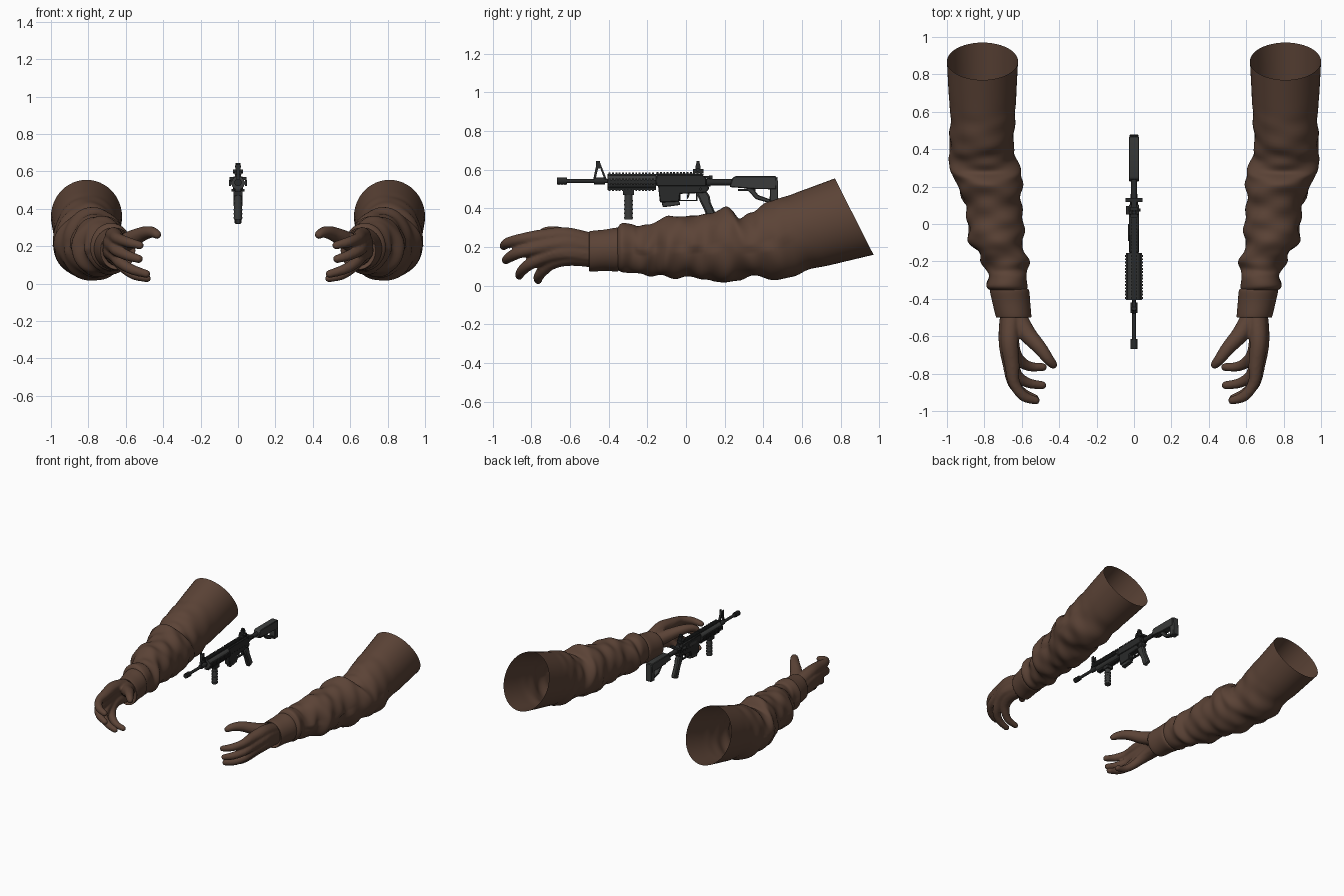
import bpy, bmesh, math
from mathutils import Vector, Matrix

if "Cube" in bpy.data.objects:
    bpy.data.objects.remove(bpy.data.objects["Cube"], do_unlink=True)


def material(name, color):
    mat = bpy.data.materials.new(name)
    mat.use_nodes = True
    mat.diffuse_color = (*color, 1)
    mat.node_tree.nodes["Principled BSDF"].inputs["Base Color"].default_value = (*color, 1)
    return mat


BROWN = material("brown cloth", (0.105, 0.056, 0.037))
BLACK = material("gunmetal black", (0.022, 0.023, 0.023))
GREY = material("dark grey polymer", (0.042, 0.044, 0.043))


def finish(name, bm, mat, angle=35):
    bmesh.ops.recalc_face_normals(bm, faces=bm.faces)
    me = bpy.data.meshes.new(name)
    bm.to_mesh(me)
    bm.free()
    me.materials.append(mat)
    for p in me.polygons:
        p.use_smooth = True
    me.set_sharp_from_angle(angle=math.radians(angle))
    ob = bpy.data.objects.new(name, me)
    bpy.context.collection.objects.link(ob)
    return ob


def mirror(ob):
    ob.modifiers.new("other_side", "MIRROR").use_mirror_merge = False


def spline(keys, steps):
    """Catmull-Rom samples through tuples of any length."""
    out = []
    for i in range(len(keys) - 1):
        a, b, c, d = (keys[min(max(i + j, 0), len(keys) - 1)] for j in (-1, 0, 1, 2))
        for s in range(steps):
            t = s / steps
            out.append([0.5 * (2 * q + (r - p) * t + (2 * p - 5 * q + 4 * r - u) * t * t
                               + (3 * q - p - 3 * r + u) * t ** 3)
                        for p, q, r, u in zip(a, b, c, d)])
    return out + [list(keys[-1])]


# Sleeve: rings given as top y, top z, bottom y, bottom z, inner x, outer x
SLEEVE = [
    (-.36, .285, -.36, .085, .575, .76), (-.335, .322, -.33, .07, .57, .79),
    (-.28, .32, -.28, .068, .575, .775), (-.245, .3, -.24, .06, .575, .79),
    (-.2, .312, -.2, .05, .555, .815), (-.15, .34, -.15, .052, .585, .83),
    (-.09, .36, -.1, .045, .595, .885), (0, .355, 0, .045, .59, .885),
    (.1, .37, .1, .03, .6, .9), (.19, .402, .2, .02, .6, .94),
    (.24, .385, .27, .03, .605, .965), (.28, .35, .33, .045, .605, .985),
    (.33, .375, .4, .04, .635, .985), (.4, .42, .52, .037, .645, .985),
    (.5, .457, .63, .08, .635, .98), (.6, .492, .76, .11, .63, .99),
    (.77, .555, .97, .16, .62, 1),
]
CUFF = [
    (-.485, .255, -.485, .1, .585, .715), (-.5, .275, -.5, .08, .555, .732),
    (-.49, .283, -.49, .072, .549, .74), (-.42, .29, -.42, .077, .555, .757),
    (-.36, .3, -.36, .073, .56, .77), (-.345, .295, -.345, .08, .57, .765),
]


def fold(y, a):
    """Diagonal cloth creases, strongest at the elbow and forearm."""
    ease = max(0, min(1, (y + .34) * 8)) * max(0, min(1, (.7 - y) * 3))
    ridge = math.sin(34 * y + 2 * a) * math.sin(1.5 * a + 9 * y + 1)
    return ease * (.008 * ridge + .004 * math.sin(55 * y - 3 * a))


def loft(name, keys, steps, creased, seg=48):
    bm = bmesh.new()
    rows = []
    for yt, zt, yb, zb, xi, xo in spline(keys, steps):
        mid = Vector(((xi + xo) / 2, (yt + yb) / 2, (zt + zb) / 2))
        up = Vector((0, yt - yb, zt - zb)) / 2
        side = Vector(((xo - xi) / 2, 0, 0))
        ring = []
        for k in range(seg):
            a = math.tau * k / seg
            d = side * math.cos(a) + up * math.sin(a)
            if creased:
                d *= 1 + fold(mid.y, a) / d.length
            ring.append(bm.verts.new(mid + d))
        rows.append(ring)
    for p, q in zip(rows, rows[1:]):
        for k in range(seg):
            n = (k + 1) % seg
            bm.faces.new((p[k], p[n], q[n], q[k]))
    mirror(finish(name, bm, BROWN, 80))


loft("sleeves", SLEEVE, 5, True)
loft("cuffs", CUFF, 4, False)

# Gloved hands: swept balls (x, y, z, radius) from wrist to fingertip, fused
DIGITS = {
    "index": [(.655, -.47, .215, .052), (.665, -.62, .255, .047), (.652, -.75, .25, .04),
              (.64, -.85, .24, .03), (.59, -.92, .222, .027), (.525, -.943, .205, .021)],
    "middle": [(.66, -.47, .19, .055), (.675, -.62, .215, .05), (.662, -.75, .2, .04),
               (.645, -.85, .175, .03), (.59, -.908, .15, .027), (.53, -.932, .132, .021)],
    "ring": [(.66, -.47, .16, .055), (.675, -.62, .175, .05), (.655, -.73, .15, .038),
             (.625, -.81, .11, .03), (.565, -.85, .075, .026), (.49, -.862, .052, .021)],
    "little": [(.65, -.47, .145, .052), (.66, -.6, .15, .047), (.64, -.69, .122, .036),
               (.6, -.74, .078, .029), (.55, -.763, .045, .025), (.485, -.765, .028, .02)],
    "thumb": [(.64, -.47, .2, .055), (.575, -.58, .235, .047), (.505, -.66, .268, .037),
              (.46, -.72, .275, .029), (.432, -.752, .262, .022)],
}
bm = bmesh.new()
for path in DIGITS.values():
    for x, y, z, r in spline(path, 9):
        bmesh.ops.create_icosphere(bm, subdivisions=2, radius=r + .002,
                                   matrix=Matrix.Translation((x, y, z)))
hands = finish("gloved_hands", bm, BROWN)
fuse = hands.modifiers.new("fuse", "REMESH")
fuse.mode = "VOXEL"
fuse.voxel_size = .008
fuse.use_smooth_shade = True
soft = hands.modifiers.new("soften", "SMOOTH")
soft.factor = .5
soft.iterations = 5
mirror(hands)


# Rifle helpers: boxes, tubes along y, and side profiles given as (y, z)
def add_box(bm, y0, y1, z0, z1, w, x=0):
    m = Matrix.Translation((x, (y0 + y1) / 2, (z0 + z1) / 2)) @ Matrix.Diagonal((2 * w, y1 - y0, z1 - z0, 1))
    bmesh.ops.create_cube(bm, size=1, matrix=m)


def boxes(name, mat, *specs):
    bm = bmesh.new()
    for s in specs:
        add_box(bm, *s)
    return finish(name, bm, mat)


def tube(name, y0, y1, z, r, mat=BLACK, x=0, axis="X", seg=16):
    bm = bmesh.new()
    m = Matrix.Translation((x, (y0 + y1) / 2, z)) @ Matrix.Rotation(math.pi / 2, 4, axis)
    bmesh.ops.create_cone(bm, cap_ends=True, segments=seg, radius1=r, radius2=r, depth=y1 - y0, matrix=m)
    return finish(name, bm, mat)


def profile(name, pts, w, mat=BLACK, bevel=.004):
    bm = bmesh.new()
    face = bm.faces.new([bm.verts.new((-w, y, z)) for y, z in pts])
    ext = bmesh.ops.extrude_face_region(bm, geom=[face])["geom"]
    bmesh.ops.translate(bm, vec=(2 * w, 0, 0), verts=[v for v in ext if isinstance(v, bmesh.types.BMVert)])
    ob = finish(name, bm, mat)
    if bevel:
        ob.modifiers.new("edges", "BEVEL").width = bevel
    return ob


# Barrel, muzzle and front sight
BORE = .541
tube("barrel", -.62, -.38, BORE, .011)
tube("muzzle_brake", -.668, -.615, BORE, .018)
for i in range(3):
    tube("muzzle_ring", -.66 + i * .016, -.655 + i * .016, BORE, .0195)
tube("gas_block", -.475, -.42, BORE, .018)
for name, pts in (("front_sight_front_leg", [(-.48, .55), (-.468, .55), (-.448, .635), (-.462, .635)]),
                  ("front_sight_rear_leg", [(-.422, .55), (-.41, .55), (-.445, .638), (-.455, .638)])):
    profile(name, pts, .008, bevel=0)
boxes("front_sight_ears", BLACK, (-.465, -.445, .61, .645, .003, -.011),
      (-.465, -.445, .61, .645, .003, .011), (-.465, -.445, .605, .615, .014))

# Handguard with toothed rails on four sides
tube("handguard", -.405, -.155, .538, .036, GREY, seg=12)
bm = bmesh.new()
for i in range(14):
    y = -.4 + i * .0172
    add_box(bm, y, y + .01, .574, .585, .017)
    add_box(bm, y, y + .01, .489, .502, .017)
    for side in (-1, 1):
        add_box(bm, y, y + .01, .522, .554, .006, side * .043)
finish("handguard_rail_teeth", bm, BLACK)
boxes("handguard_rail_bases", BLACK, (-.405, -.155, .496, .578, .013), (-.405, -.155, .529, .547, .044))

# Vertical foregrip
tube("foregrip", -.148, .0, 0, .021, GREY).matrix_world = (
    Matrix.Translation((0, -.297, .342)) @ Matrix.Rotation(-math.pi / 2, 4, "X"))
boxes("foregrip_clamp", BLACK, (-.325, -.268, .47, .498, .024))
for i in range(5):
    ring = tube("foregrip_ring", -.004, .004, 0, .0235, GREY)
    ring.matrix_world = Matrix.Translation((0, -.297, .352 + i * .022)) @ Matrix.Rotation(math.pi / 2, 4, "X")

# Receiver, top rail and controls
profile("upper_receiver", [(-.155, .515), (.105, .515), (.105, .555), (.085, .574), (-.155, .574)], .026)
profile("lower_receiver", [(-.145, .52), (.115, .52), (.12, .5), (.1, .48), (-.03, .475),
                           (-.035, .435), (-.135, .43)], .022)
profile("magazine", [(-.13, .45), (-.04, .45), (-.028, .418), (-.12, .405)], .017, GREY)
bm = bmesh.new()
add_box(bm, -.155, .09, .572, .579, .013)
for i in range(14):
    add_box(bm, -.152 + i * .0172, -.142 + i * .0172, .578, .587, .017)
finish("top_rail", bm, BLACK)
boxes("charging_handle", BLACK, (.085, .135, .555, .568, .014), (.118, .138, .553, .569, .045))
boxes("ejection_cover", GREY, (-.09, .0, .53, .555, .004, -.027))
tube("forward_assist", .05, .095, .545, .011, x=-.032)
tube("selector", -.034, .034, .5, .007, axis="Y").location.y = .075
boxes("trigger_guard", BLACK, (-.035, .06, .437, .444, .008), (-.037, -.029, .437, .48, .008),
      (.052, .06, .437, .48, .008))
profile("trigger", [(.008, .48), (.02, .48), (.016, .462), (.008, .448), (.004, .45)], .004, bevel=0)
profile("pistol_grip", [(.05, .485), (.105, .49), (.122, .465), (.128, .43), (.17, .335), (.122, .315),
                        (.095, .39), (.073, .435)], .019, GREY, .008)

# Rear sight
boxes("rear_sight", BLACK, (.035, .09, .584, .603, .018), (.05, .075, .6, .622, .012),
      (.052, .073, .62, .632, .004, -.011), (.052, .073, .62, .632, .004, .011),
      (.055, .07, .632, .645, .012))
tube("sight_knob", -.027, .027, .6, .01, axis="Y").location.y = .06

# Buffer tube and shoulder stock with an open triangle
tube("buffer_tube", .1, .3, .535, .017)
tube("castle_nut", .108, .128, .535, .022)
profile("stock_body", [(.225, .51), (.24, .558), (.255, .566), (.468, .566), (.468, .498), (.35, .5)], .027, GREY)
profile("stock_lower_strut", [(.31, .505), (.345, .505), (.375, .468), (.44, .445), (.44, .425), (.36, .448)], .016, GREY)
profile("stock_butt", [(.435, .52), (.474, .566), (.478, .425), (.432, .422)], .025, GREY)
boxes("stock_lever", BLACK, (.27, .36, .49, .5, .01))
